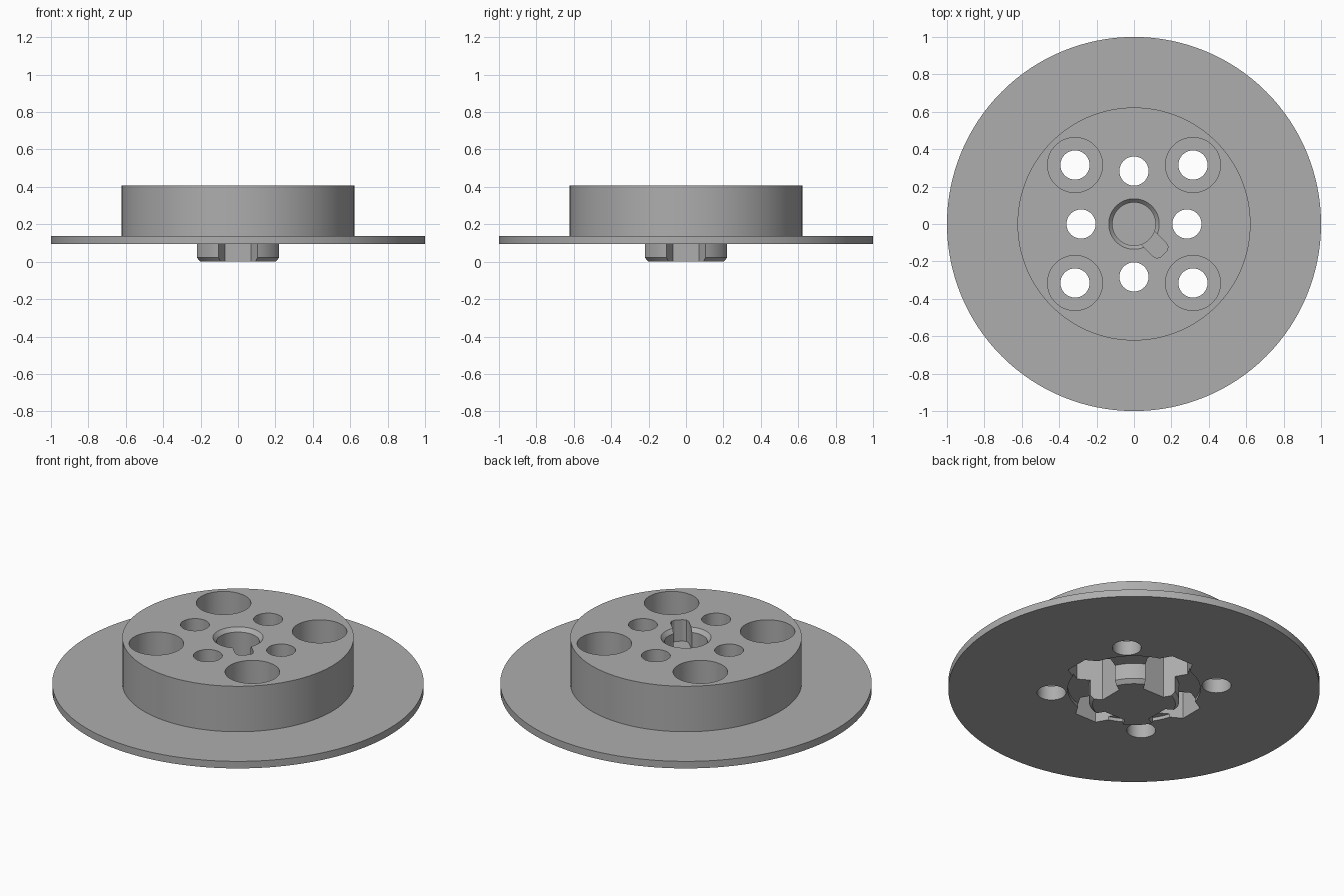
import bpy, bmesh, math
from mathutils import Matrix, Vector

cube = bpy.data.objects.get("Cube")
if cube:
    bpy.data.objects.remove(cube, do_unlink=True)

SEGMENTS = 128
grey = bpy.data.materials.new("plain_grey")
grey.use_nodes = True
COLOUR = (0.42, 0.42, 0.42, 1.0)
grey.diffuse_color = COLOUR
grey.node_tree.nodes["Principled BSDF"].inputs["Base Color"].default_value = COLOUR


def make_object(name, bm):
    bmesh.ops.recalc_face_normals(bm, faces=bm.faces)
    mesh = bpy.data.meshes.new(name)
    bm.to_mesh(mesh)
    bm.free()
    mesh.materials.append(grey)
    obj = bpy.data.objects.new(name, mesh)
    bpy.context.collection.objects.link(obj)
    return obj


def lathe(name, profile):
    """Spin an (r, z) profile about the z axis into a closed solid."""
    bm = bmesh.new()
    verts = [bm.verts.new((r, 0, z)) for r, z in profile]
    edges = [bm.edges.new(pair) for pair in zip(verts, verts[1:])]
    bmesh.ops.spin(bm, geom=verts + edges, cent=(0, 0, 0), axis=(0, 0, 1),
                   angle=math.tau, steps=SEGMENTS, use_duplicate=False)
    bmesh.ops.remove_doubles(bm, verts=bm.verts, dist=1e-5)
    return make_object(name, bm)


def add_prism(bm, outline, z0, z1, matrix):
    """Extrude a flat outline from z0 to z1."""
    face = bm.faces.new([bm.verts.new(matrix @ Vector((x, y, z0))) for x, y in outline])
    top = bmesh.ops.extrude_face_region(bm, geom=[face])["geom"]
    bmesh.ops.translate(bm, vec=(0, 0, z1 - z0),
                        verts=[v for v in top if isinstance(v, bmesh.types.BMVert)])


def ring(radius, sides, start=0.0):
    return [(radius * math.cos(start + math.tau * i / sides),
             radius * math.sin(start + math.tau * i / sides)) for i in range(sides)]


def cut(body, name, prisms):
    """Subtract a set of (outline, z0, z1, matrix) prisms from the body."""
    bm = bmesh.new()
    for prism in prisms:
        add_prism(bm, *prism)
    cutter = make_object(name, bm)
    cutter.hide_render = True
    mod = body.modifiers.new(name, 'BOOLEAN')
    mod.operation = 'DIFFERENCE'
    mod.solver = 'EXACT'
    mod.object = cutter
    bpy.context.view_layer.objects.active = body
    bpy.ops.object.modifier_apply(modifier=name)
    bpy.data.objects.remove(cutter, do_unlink=True)


def around(radius, first_angle):
    """Four placements round the axis at quarter turns."""
    return [Matrix.Rotation(first_angle + i * math.pi / 2, 4, 'Z')
            @ Matrix.Translation((radius, 0, 0)) for i in range(4)]


# Flange, drum, underside recess, lower boss and blind centre bore
body = lathe("flanged_hub", [
    (0, 0), (0.223, 0), (0.243, 0.022), (0.243, 0.115), (0.357, 0.115),
    (0.357, 0.095), (1, 0.095), (1, 0.137), (0.623, 0.137), (0.623, 0.407),
    (0.135, 0.407), (0.115, 0.385), (0.115, 0.1), (0, 0.1)])

corners = around(0.446, math.pi / 4)
cardinals = around(0.283, 0)

# Through holes
cut(body, "screw_holes", [(ring(0.078, 48), -0.1, 0.6, m) for m in corners + cardinals])

# Counterbores from the top, hexagonal nut pockets from below
cut(body, "counterbores", [(ring(0.147, 64), 0.18, 0.6, m) for m in corners])
cut(body, "nut_pockets", [(ring(0.14, 6, math.pi / 6), -0.1, 0.27, m) for m in cardinals])

# Keyway running out of the centre bore
keyway = [(0.0, -0.05), (0.195, -0.05), (0.216, -0.042), (0.226, -0.022),
          (0.226, 0.022), (0.216, 0.042), (0.195, 0.05), (0.0, 0.05)]
cut(body, "keyway", [(keyway, 0.28, 0.6, Matrix.Rotation(-math.pi / 4, 4, 'Z'))])

# Smooth round walls, crisp edges
bpy.ops.object.select_all(action='DESELECT')
body.select_set(True)
bpy.context.view_layer.objects.active = body
bpy.ops.object.shade_smooth_by_angle(angle=math.radians(25))
